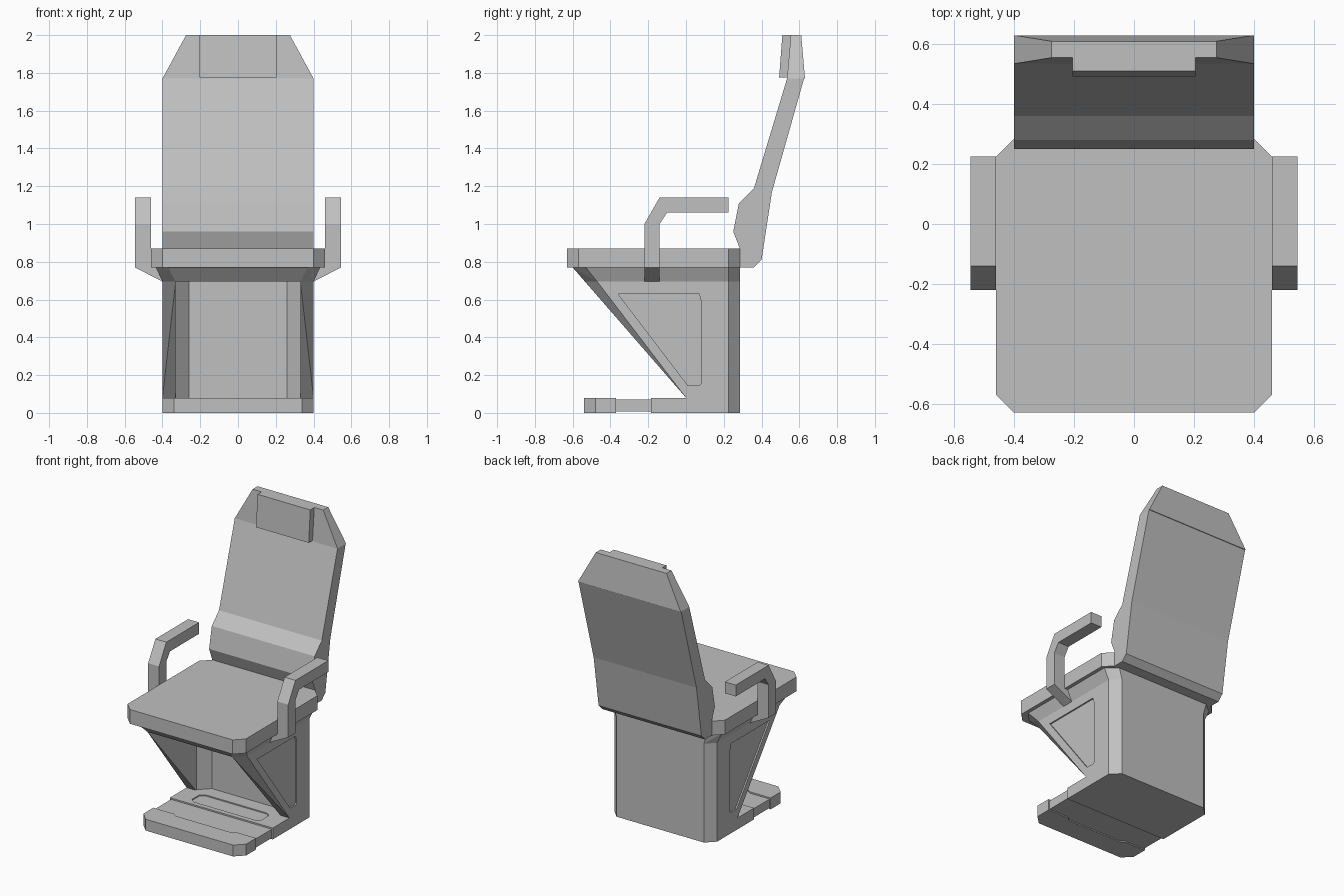
import bpy, bmesh

cube = bpy.data.objects.get("Cube")
if cube:
    bpy.data.objects.remove(cube)

grey = bpy.data.materials.new("plain_grey")
grey.use_nodes = True
colour = (0.53, 0.53, 0.53, 1)
grey.diffuse_color = colour
grey.node_tree.nodes["Principled BSDF"].inputs["Base Color"].default_value = colour


def finish(name, bm):
    bmesh.ops.recalc_face_normals(bm, faces=bm.faces)
    mesh = bpy.data.meshes.new(name)
    bm.to_mesh(mesh)
    bm.free()
    mesh.materials.append(grey)
    ob = bpy.data.objects.new(name, mesh)
    bpy.context.collection.objects.link(ob)
    return ob


def hull(name, points):
    """Convex solid around the points."""
    bm = bmesh.new()
    for p in points:
        bm.verts.new(p)
    bmesh.ops.convex_hull(bm, input=bm.verts)
    bmesh.ops.dissolve_limit(bm, angle_limit=0.01, verts=bm.verts, edges=bm.edges)
    return finish(name, bm)


def prism(name, outline, lo, hi, axis):
    """Extrude an outline: (y, z) along x, or (x, y) along z."""
    def place(p, d):
        return (d, p[0], p[1]) if axis == "x" else (p[0], p[1], d)
    bm = bmesh.new()
    rings = [[bm.verts.new(place(p, d)) for p in outline] for d in (lo, hi)]
    for ring in rings:
        bm.faces.new(ring)
    n = len(outline)
    for i in range(n):
        j = (i + 1) % n
        bm.faces.new((rings[0][i], rings[0][j], rings[1][j], rings[1][i]))
    return finish(name, bm)


def both(half):
    """Close a half outline, given on +x, by mirroring it."""
    return half + [(-x, y) for x, y in reversed(half)]


def cut(target, cutter):
    """Carve a shallow recess and drop the cutter."""
    mod = target.modifiers.new("recess", "BOOLEAN")
    mod.object, mod.operation, mod.solver = cutter, "DIFFERENCE", "EXACT"
    bpy.context.view_layer.objects.active = target
    bpy.ops.object.modifier_apply(modifier=mod.name)
    bpy.data.objects.remove(cutter)


# Seat slab with clipped corners
prism("seat", both([(0.40, -0.63), (0.46, -0.57), (0.46, 0.225), (0.40, 0.285)]),
      0.77, 0.87, "z")

# Backrest: bent panel, tapered top and headrest
prism("backrest", [(0.25, 0.96), (0.285, 0.87), (0.28, 0.77), (0.36, 0.77), (0.40, 0.81),
                   (0.455, 1.17), (0.625, 1.77), (0.535, 1.77), (0.36, 1.19), (0.28, 1.11)],
      -0.40, 0.40, "x")
hull("backrest_top", [(s * x, y, z) for s in (1, -1) for x, y, z in (
    (0.40, 0.535, 1.77), (0.40, 0.63, 1.77), (0.275, 0.555, 2.0), (0.275, 0.61, 2.0))])
prism("headrest", [(0.493, 1.775), (0.56, 1.775), (0.58, 2.0), (0.51, 2.0)],
      -0.205, 0.205, "x")

# Flared rim beneath the seat
low = both([(0.33, -0.535), (0.40, -0.47), (0.40, 0.225), (0.34, 0.285)])
high = both([(0.37, -0.60), (0.435, -0.53), (0.435, 0.225), (0.36, 0.285)])
hull("seat_rim", [(x, y, 0.695) for x, y in low] + [(x, y, 0.77) for x, y in high])

# Pedestal back wall, with clipped inner corners
prism("pedestal_back", both([(0.26, 0.08), (0.33, 0.01), (0.33, 0.285)]),
      0.08, 0.695, "z")

for s, side in ((1, "left"), (-1, "right")):
    # Slanted side wall with a recessed panel
    wall = hull(side + "_side_wall", [(s * x, y, z) for x, y, z in (
        (0.33, -0.535, 0.695), (0.40, -0.47, 0.695), (0.33, 0, 0.08), (0.40, 0, 0.08))] +
        [(s * x, y, z) for z in (0.08, 0.695)
         for x, y in ((0.40, 0.225), (0.34, 0.285), (0.33, 0.285))])
    cut(wall, prism("panel_cutter", [(-0.36, 0.63), (0.07, 0.63), (0.08, 0.59), (0.08, 0.155),
                                     (0.07, 0.145), (0.01, 0.145)],
                    s * 0.39, s * 0.45, "x"))
    # Bent armrest and its angled bracket
    prism(side + "_armrest", [(-0.22, 0.77), (-0.22, 1.0), (-0.14, 1.14), (0.225, 1.14),
                              (0.225, 1.06), (-0.10, 1.06), (-0.14, 1.0), (-0.14, 0.77)],
          s * 0.46, s * 0.545, "x")
    hull(side + "_armrest_bracket", [(s * x, y, z) for y in (-0.22, -0.14)
         for x, z in ((0.40, 0.77), (0.545, 0.77), (0.40, 0.695))])

# Foot plate: rear floor with a recess, sunken strip, front tread
floor = prism("pedestal_floor", both([(0.40, -0.185), (0.40, 0.225), (0.34, 0.285)]),
              0, 0.08, "z")
cut(floor, prism("pad_cutter", both([(0.24, -0.15), (0.27, -0.125), (0.27, -0.045),
                                     (0.24, -0.02)]), 0.072, 0.12, "z"))
prism("foot_strip", both([(0.392, -0.37), (0.392, -0.185)]), 0.008, 0.07, "z")
prism("foot_tread", both([(0.34, -0.54), (0.40, -0.48), (0.40, -0.37), (0.24, -0.37),
                          (0.21, -0.39)]), 0, 0.08, "z")
prism("foot_strip_tab", both([(0.21, -0.39), (0.24, -0.37)]), 0.008, 0.07, "z")
